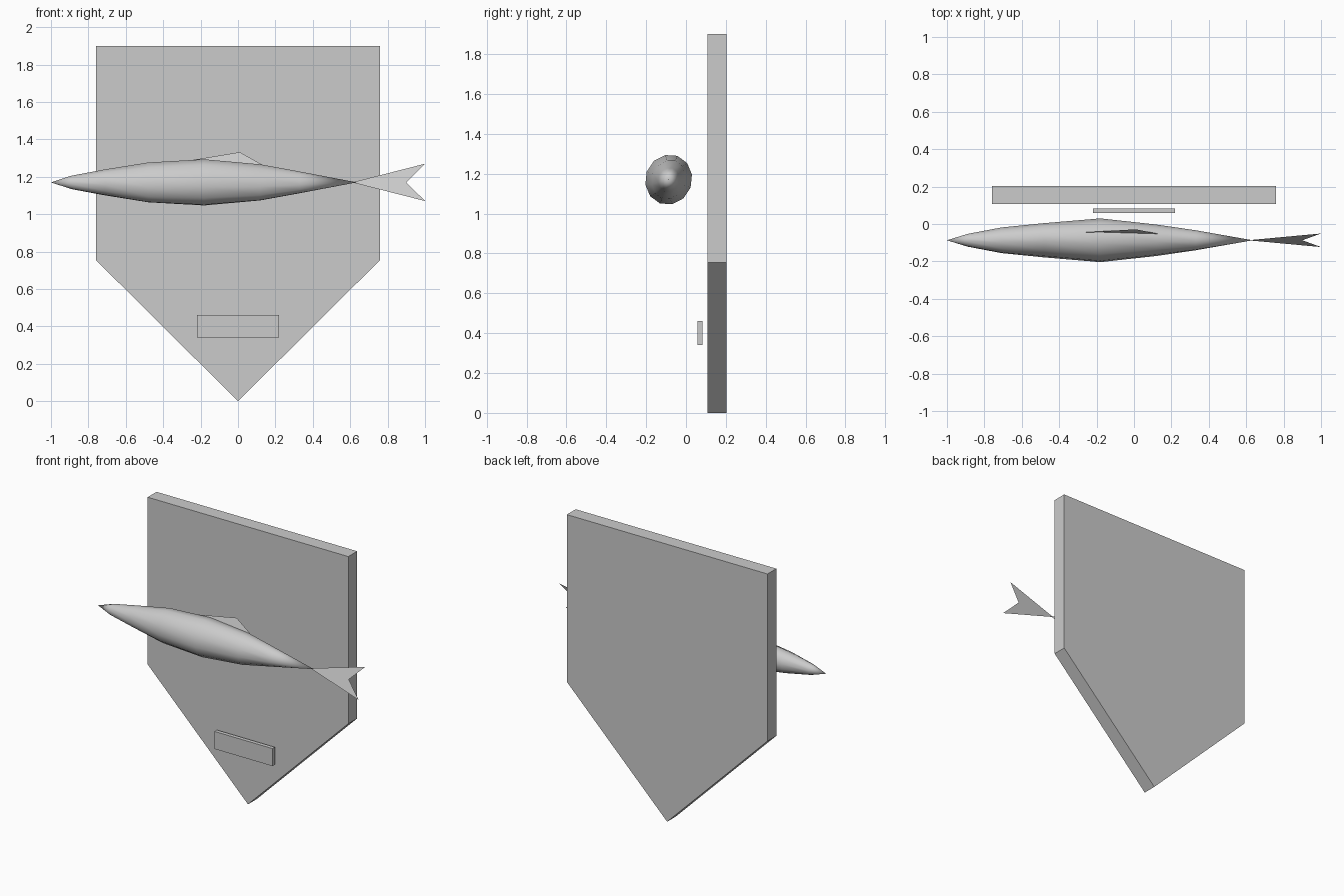
import bpy, bmesh
from math import cos, sin, pi, radians

if "Cube" in bpy.data.objects:
    bpy.data.objects.remove(bpy.data.objects["Cube"])

FISH_LOC = (0, -0.087, 1.17)
FISH_ROT = (radians(-20), 0, 0)   # whole fish leans its back toward the board


def make_object(name, bm, loc=(0, 0, 0), rot=(0, 0, 0)):
    mesh = bpy.data.meshes.new(name)
    bm.to_mesh(mesh)
    bm.free()
    ob = bpy.data.objects.new(name, mesh)
    bpy.context.collection.objects.link(ob)
    ob.location, ob.rotation_euler = loc, rot
    return ob


def flat_shape(name, outline, y0=0.0, depth=0.0, **place):
    """Outline in x/z facing -y, optionally extruded to the back."""
    bm = bmesh.new()
    face = bm.faces.new([bm.verts.new((x, y0, z)) for x, z in outline])
    if depth:
        geom = bmesh.ops.extrude_face_region(bm, geom=[face], use_keep_orig=True)["geom"]
        bmesh.ops.translate(bm, vec=(0, depth, 0),
                            verts=[g for g in geom if isinstance(g, bmesh.types.BMVert)])
        bmesh.ops.recalc_face_normals(bm, faces=bm.faces)
    return make_object(name, bm, **place)


# Pentagon wall board and name plate
flat_shape("board", [(0, 0), (0.76, 0.755), (0.76, 1.9), (-0.76, 1.9), (-0.76, 0.755)],
           0.108, 0.096)
flat_shape("plate", [(-0.22, 0.34), (0.22, 0.34), (0.22, 0.46), (-0.22, 0.46)], 0.058, 0.026)

# Fish body: 12-sided rings (x, half width, half height) between two pointed ends
rings = [(-0.89, 0.034, 0.037), (-0.71, 0.069, 0.071), (-0.48, 0.089, 0.112),
         (-0.18, 0.117, 0.127), (0.12, 0.082, 0.101), (0.33, 0.053, 0.060)]
SIDES = 12
bm = bmesh.new()
loops = [[bm.verts.new((x, ry * cos(2 * pi * i / SIDES), rz * sin(2 * pi * i / SIDES)))
          for i in range(SIDES)] for x, ry, rz in rings]
nose, tail_end = bm.verts.new((-1, 0, 0)), bm.verts.new((0.635, 0, 0))
for i in range(SIDES):
    j = (i + 1) % SIDES
    bm.faces.new((nose, loops[0][i], loops[0][j]))
    bm.faces.new((tail_end, loops[-1][j], loops[-1][i]))
    for a, b in zip(loops, loops[1:]):
        bm.faces.new((a[i], b[i], b[j], a[j]))
bmesh.ops.recalc_face_normals(bm, faces=bm.faces)
for f in bm.faces:
    f.smooth = True
make_object("fish_body", bm, FISH_LOC, FISH_ROT)

# Thin fins
flat_shape("tail_fin", [(0.61, 0), (1, -0.106), (0.9, 0), (1, 0.106)],
           loc=FISH_LOC, rot=FISH_ROT)
flat_shape("back_fin", [(-0.31, 0.116), (0.14, 0.094), (0.01, 0.172)],
           loc=FISH_LOC, rot=FISH_ROT)
